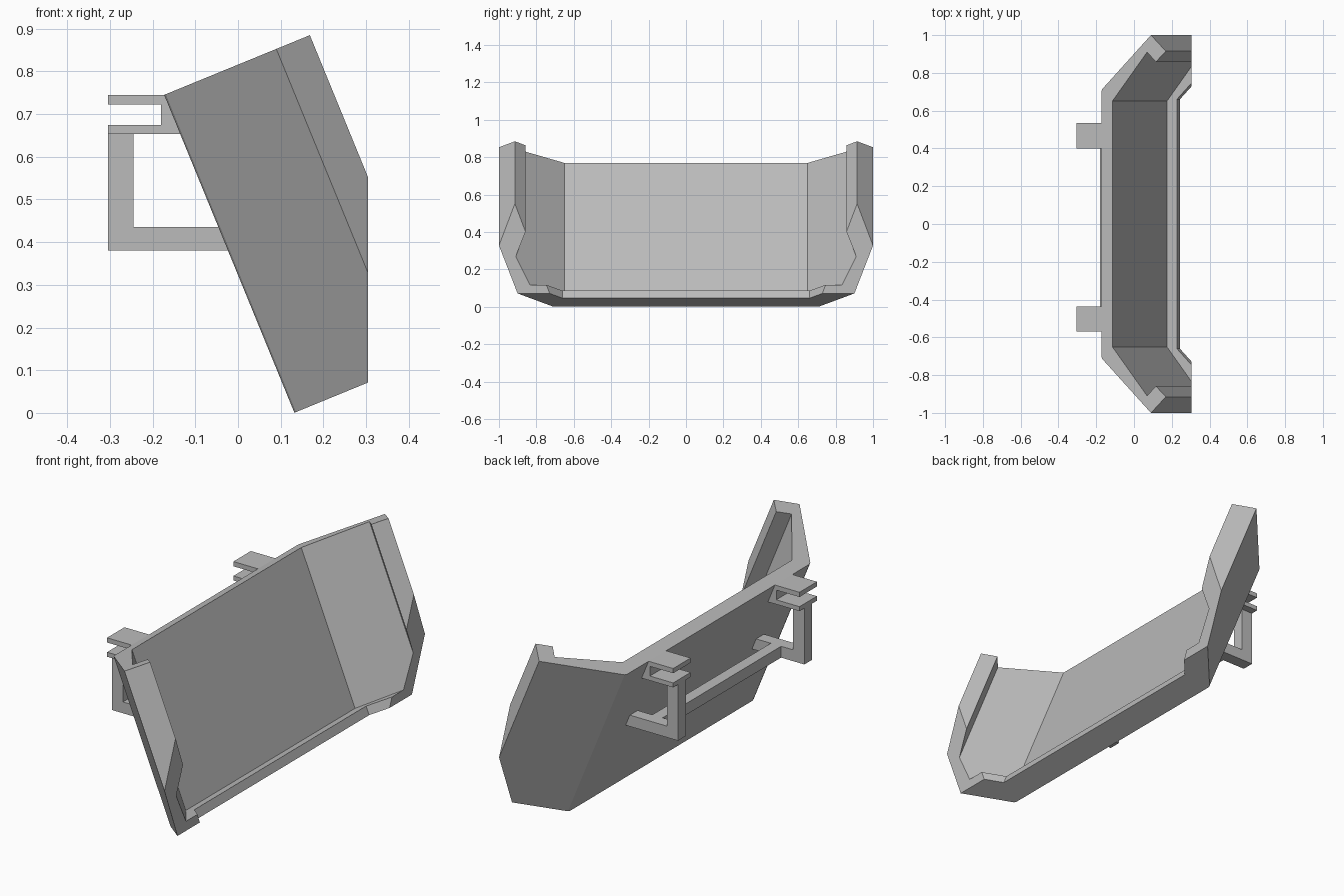
import bpy, bmesh
from mathutils import Vector

cube = bpy.data.objects.get("Cube")
if cube:
    bpy.data.objects.remove(cube)

steel = bpy.data.materials.new("plain_grey")
steel.use_nodes = True
GREY = (0.5, 0.5, 0.5, 1)
steel.diffuse_color = GREY
steel.node_tree.nodes["Principled BSDF"].inputs["Base Color"].default_value = GREY

# Leaning frame of the blade: DOWN runs along the plate, OUT is its normal
TOP = Vector((-0.173, 0, 0.745))
DOWN = Vector((0.379, 0, -0.925))
OUT = Vector((0.925, 0, 0.379))
FRONT_X = 0.305


def finish(name, bm):
    bmesh.ops.recalc_face_normals(bm, faces=bm.faces)
    mesh = bpy.data.meshes.new(name)
    bm.to_mesh(mesh)
    bm.free()
    mesh.materials.append(steel)
    bpy.context.collection.objects.link(bpy.data.objects.new(name, mesh))


def blade_section(name, half, start, end):
    """Mirror a half section of (out, y), extrude it down the slope, trim the front."""
    section = half + [(n, -y) for n, y in reversed(half)]
    bm = bmesh.new()
    rings = [[bm.verts.new(TOP + OUT * n + DOWN * d + Vector((0, y, 0)))
              for n, y in section] for d in (start, end)]
    for ring in rings:
        bm.faces.new(ring)
    for i in range(len(section)):
        j = (i + 1) % len(section)
        bm.faces.new((rings[0][i], rings[0][j], rings[1][j], rings[1][i]))
    bmesh.ops.recalc_face_normals(bm, faces=bm.faces)
    bmesh.ops.bisect_plane(bm, geom=bm.verts[:] + bm.edges[:] + bm.faces[:],
                           plane_co=(FRONT_X, 0, 0), plane_no=(1, 0, 0),
                           clear_outer=True)
    rim = [e for e in bm.edges if e.is_boundary]
    if rim:
        bmesh.ops.edgeloop_fill(bm, edges=rim)
    finish(name, bm)


def box(name, x, y, z):
    bm = bmesh.new()
    bmesh.ops.create_cube(bm, size=1)
    for v in bm.verts:
        v.co = [lo if c < 0 else hi for c, (lo, hi) in zip(v.co, (x, y, z))]
    finish(name, bm)


# Blade: back plate, angled wings with hooked rims, and a bottom lip
outer = [(0, 0.70), (0.004, 0.713), (0.284, 1.0), (0.369, 0.915)]
blade_section("blade_shell",
              outer + [(0.312, 0.858), (0.262, 0.91), (0.063, 0.65)], 0, 0.762)
blade_section("bottom_lip", outer + [(0.3, 0.845), (0.12, 0.66)], 0.762, 0.805)

# Mounting brackets on the back
REAR = -0.305
centres = {"left": 0.467, "right": -0.503}
for side, c in centres.items():
    wide = (c - 0.067, c + 0.067)
    thin = (c - 0.03, c + 0.03)
    box(side + "_upper_plate", (REAR, -0.155), wide, (0.722, 0.745))
    box(side + "_lower_plate", (REAR, -0.12), wide, (0.653, 0.675))
    box(side + "_plate_joint", (-0.18, -0.14), wide, (0.675, 0.722))
    box(side + "_post", (REAR, -0.245), thin, (0.38, 0.653))
    box(side + "_arm", (-0.245, 0), thin, (0.38, 0.435))

# Bar joining the two arms
box("cross_bar", (-0.18, -0.125),
    (centres["right"] + 0.03, centres["left"] - 0.03), (0.38, 0.435))
